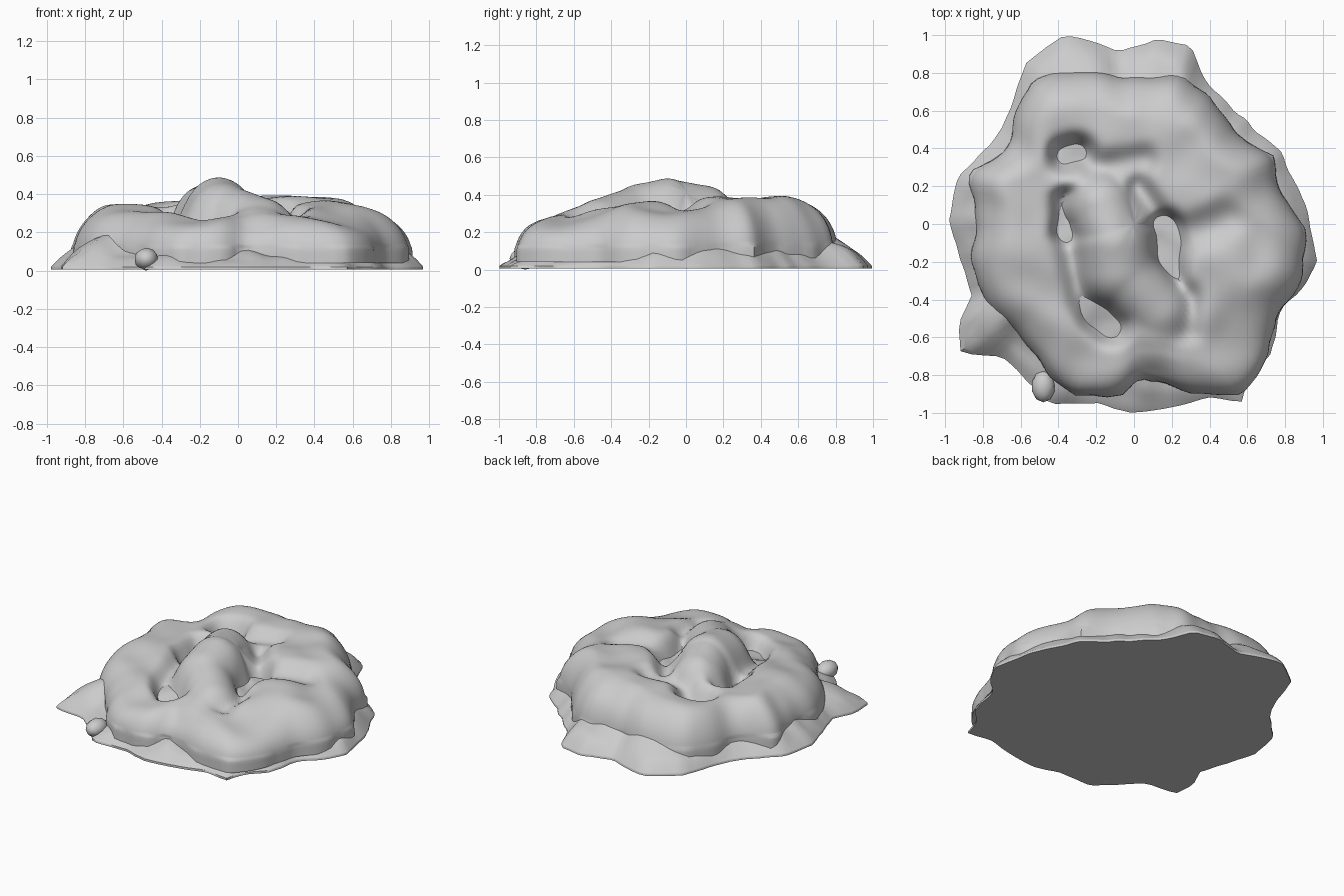
import bpy, bmesh, math
from mathutils import Vector, noise

if "Cube" in bpy.data.objects:
    bpy.data.objects.remove(bpy.data.objects["Cube"])

N = 144
skirt_edge = [(-.37, 1), (-.2, .96), (-.08, .91), (.12, .98), (.3, .94), (.36, .78), (.55, .58), (.78, .38),
              (.91, .1), (.97, -.2), (.92, -.3), (.78, -.45), (.72, -.7), (.62, -.8), (.57, -.94), (.4, -.92),
              (.22, -.97), (-.02, -1), (-.2, -.95), (-.45, -.95), (-.57, -.82), (-.7, -.7), (-.92, -.69),
              (-.93, -.53), (-.86, -.38), (-.93, -.15), (-.98, .02), (-.93, .25), (-.8, .38), (-.7, .5), (-.57, .86)]
mantle_edge = [(-.55, .78), (-.3, .81), (.05, .78), (.25, .79), (.4, .68), (.6, .43), (.73, .36), (.78, .16),
               (.9, -.02), (.91, -.25), (.75, -.48), (.72, -.7), (.57, -.91), (.3, -.9), (.03, -.8), (-.05, -.91),
               (-.3, -.92), (-.45, -.8), (-.6, -.62), (-.78, -.42), (-.86, -.2), (-.84, 0), (-.86, .28), (-.69, .39)]


def rough(x, y, f):
    return noise.noise(Vector((x * f, y * f, 3.1)))


def radius_fn(pts):
    polar = sorted((math.atan2(y, x), math.hypot(x, y)) for x, y in pts)
    polar = [(polar[-1][0] - math.tau, polar[-1][1])] + polar + [(polar[0][0] + math.tau, polar[0][1])]

    def f(a):
        for (a0, r0), (a1, r1) in zip(polar, polar[1:]):
            if a0 <= a <= a1:
                s = math.sin(a1 - a0)    # straight edge between outline points
                return r0 * r1 * s / (r0 * math.sin(a - a0) + r1 * math.sin(a1 - a))
        return polar[0][1]
    return f


def polar_mesh(name, radius, height, rings, bottom, smooth=0):
    """Height field on a polar grid, closed by a flat floor."""
    bm = bmesh.new()
    angles = [-math.pi + math.tau * (i + .5) / N for i in range(N)]
    radii = [radius(a) for a in angles]
    loops = []
    for j in range(rings + 1):
        t = math.sin((j + 1) / (rings + 1) * math.pi / 2) ** .9
        row = []
        for a, r in zip(angles, radii):
            x, y = r * t * math.cos(a), r * t * math.sin(a)
            row.append(bm.verts.new((x, y, height(x, y, (1 - t) * r))))
        loops.append(row)
    c = bm.verts.new((0, 0, height(0, 0, .8)))
    inner = [v for row in loops[:-4] for v in row]
    loops.append([bm.verts.new((v.co.x, v.co.y, bottom)) for v in loops[-1]])
    for i in range(N):
        k = (i + 1) % N
        bm.faces.new((c, loops[0][i], loops[0][k]))
        for a, b in zip(loops, loops[1:]):
            bm.faces.new((a[i], b[i], b[k], a[k]))
    bm.faces.new(list(reversed(loops[-1])))
    for _ in range(smooth):
        bmesh.ops.smooth_vert(bm, verts=inner, factor=.5, use_axis_x=True, use_axis_y=True, use_axis_z=True)
    me = bpy.data.meshes.new(name)
    bm.to_mesh(me)
    bm.free()
    ob = bpy.data.objects.new(name, me)
    bpy.context.collection.objects.link(ob)
    bpy.ops.object.select_all(action='DESELECT')
    ob.select_set(True)
    bpy.context.view_layer.objects.active = ob
    bpy.ops.object.shade_smooth_by_angle(angle=math.radians(50))
    return ob


def seg(x, y, s):
    """Distance to a segment and the position along it."""
    ax, ay, bx, by = s
    dx, dy = bx - ax, by - ay
    t = max(0, min(1, ((x - ax) * dx + (y - ay) * dy) / (dx * dx + dy * dy)))
    return math.hypot(x - ax - t * dx, y - ay - t * dy), t


# Mantle heights: x, y, z
tops = [(-.55, -.1, .35), (-.6, .2, .34), (-.5, -.45, .31), (-.3, .65, .36), (.1, .6, .39), (.4, .4, .39),
        (.3, .1, .39), (.5, -.2, .37), (.72, -.1, .29), (.55, -.65, .25), (.15, -.7, .28), (-.25, -.75, .26),
        (-.35, -.5, .3), (.15, -.45, .36), (0, .35, .38), (-.65, .3, .33)]
# Holes and creases: segment, half width, depth
dents = [((-.37, .36, -.3, .38), .075, .2), ((-.2, -.49, -.12, -.55), .075, .2), ((.17, -.02, .19, -.28), .07, .22),
         ((-.36, .12, -.36, -.03), .06, .18), ((.29, -.38, .27, -.56), .06, .09), ((.24, -.08, .48, .03), .09, .06),
         ((-.2, .3, .05, .34), .07, .07), ((.02, .2, .14, .02), .06, .1), ((-.36, -.05, -.28, -.42), .06, .08)]
# Raised central folds: segment, half width, end heights
folds = [((-.17, .1, -.1, -.1), .2, .45, .49), ((-.1, -.1, -.08, -.24), .22, .49, .46),
         ((-.08, -.24, .13, -.46), .19, .46, .38), ((.13, -.46, .1, -.66), .19, .38, .31)]


def mantle_height(x, y, d):
    ws = [(1 / ((x - px) ** 2 + (y - py) ** 2 + .012) ** 1.5, pz) for px, py, pz in tops]
    h = sum(w * z for w, z in ws) / sum(w for w, z in ws) + .02 * rough(x, y, 5)
    for s, w, depth in dents:
        h -= depth * math.exp(-(seg(x, y, s)[0] / w) ** 2.5)
    for s, w, z0, z1 in folds:
        q, t = seg(x, y, s)
        if q < w:
            h = max(h, .1 + (z0 + (z1 - z0) * t - .1) * (1 - (q / w) ** 2) ** .4)
    k = min(1, d / (.23 + .06 * rough(x, y, 4)))
    return .09 + (max(h, .13) - .09) * math.sqrt(1 - (1 - k) ** 2)


def skirt_height(x, y, d):
    # the flare is lower along the front
    crest = .12 + .09 * min(1, max(0, (y + .8) * 3))
    return .02 + crest * (1 - math.exp(-d / .18)) + .03 * min(1, d / .1) * rough(x, y, 7)


def wavy(fn, amount, f):
    return lambda a: fn(a) + amount * rough(math.cos(a), math.sin(a), f)


# Low flared base, and the folded mass lying on it
polar_mesh("base_skirt", wavy(radius_fn(skirt_edge), .012, 9), skirt_height, 24, .005)
polar_mesh("folded_mantle", wavy(radius_fn(mantle_edge), .03, 6), mantle_height, 56, .04, 4)

# Small nub tucked under the front left fold
bpy.ops.mesh.primitive_ico_sphere_add(subdivisions=2, radius=.07, location=(-.48, -.86, .06))
nub = bpy.context.object
nub.name = "front_nub"
nub.scale = (.9, 1.2, .85)
bpy.ops.object.shade_smooth_by_angle(angle=math.radians(40))
